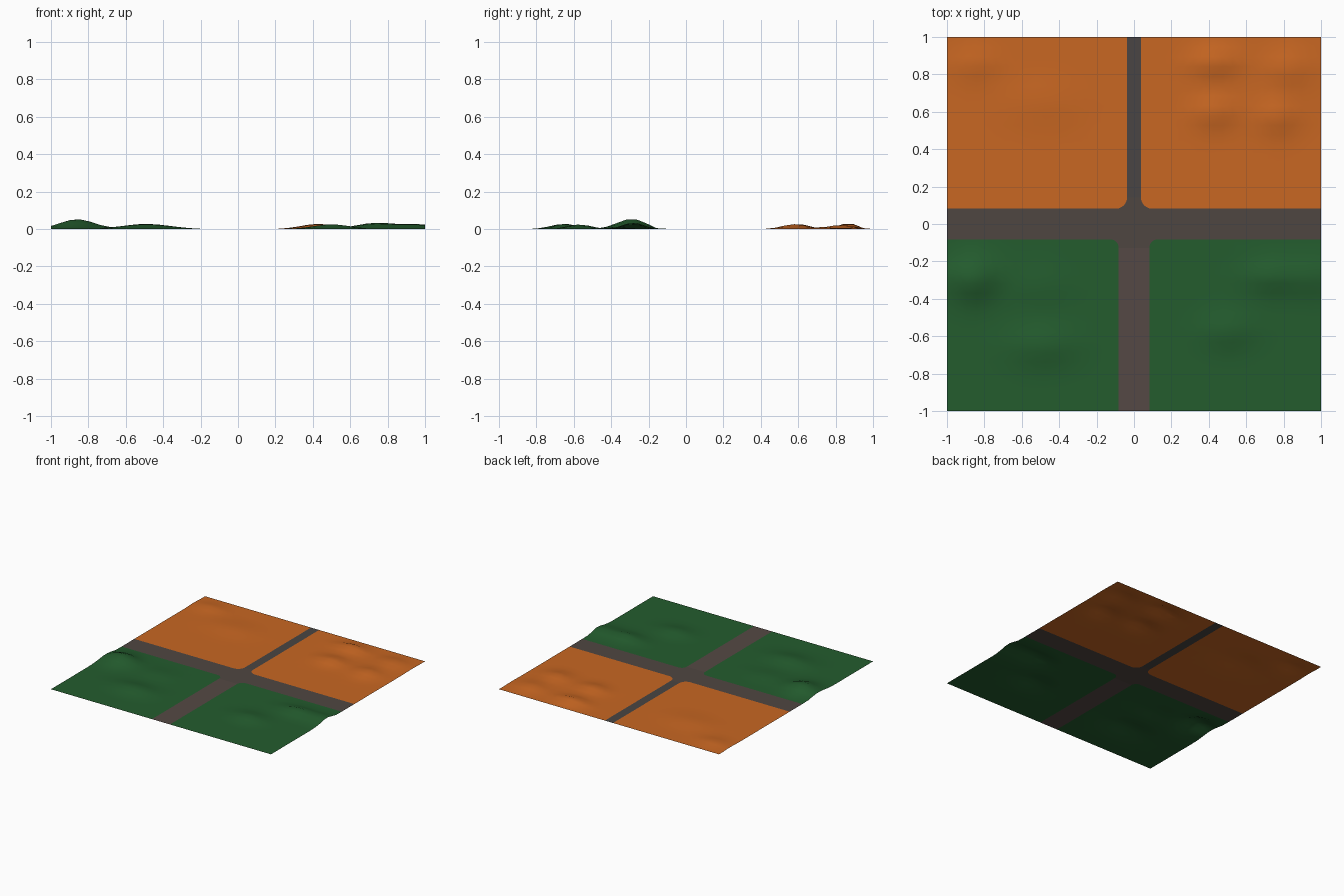
import bpy, bmesh, math

if "Cube" in bpy.data.objects:
    bpy.data.objects.remove(bpy.data.objects["Cube"])

def material(name, rgb):
    m = bpy.data.materials.new(name)
    m.diffuse_color = (*rgb, 1)
    m.use_nodes = True
    m.node_tree.nodes["Principled BSDF"].inputs["Base Color"].default_value = m.diffuse_color
    return m

ORANGE = material("orange ground", (0.58, 0.135, 0.016))
GREEN = material("green ground", (0.017, 0.107, 0.027))
MAIN = material("main road grey brown", (0.078, 0.061, 0.053))
SOUTH = material("wide road brown", (0.089, 0.066, 0.058))
NORTH = material("narrow road grey", (0.067, 0.060, 0.056))

# Gentle hills: x, y, height, x spread, y spread
HILLS = [(-0.86, -0.29, 0.055, 0.13, 0.11), (-0.49, -0.65, 0.028, 0.18, 0.10),
         (0.74, -0.28, 0.034, 0.15, 0.08), (0.97, -0.28, 0.024, 0.12, 0.09),
         (0.50, -0.57, 0.025, 0.14, 0.09), (-0.5, -0.33, 0.012, 0.15, 0.1),
         (0.43, 0.60, 0.027, 0.12, 0.08), (0.43, 0.87, 0.031, 0.13, 0.08),
         (0.77, 0.58, 0.027, 0.11, 0.09), (0.82, 0.83, 0.022, 0.12, 0.10),
         (-0.85, 0.86, 0.016, 0.12, 0.08), (-0.5, 0.65, 0.010, 0.20, 0.12)]

def fade(d, w):
    t = max(0.0, min(1.0, d / w))
    return t * t * (3 - 2 * t)

def height(x, y):
    z = sum(h * math.exp(-((x - a) / sx) ** 2 - ((y - b) / sy) ** 2)
            for a, b, h, sx, sy in HILLS)
    z *= fade(abs(x) - 0.13, 0.12) * fade(1 - abs(y), 0.12)
    z *= fade(abs(y) - (0.31 if y > 0 else 0.11), 0.12)
    return z if z > 0.0008 else 0.0

def arc(sx, sy, x0, y0, r, n=6):
    """Rounded corner of a plot, from its side edge to its road edge."""
    return [(sx * (x0 + r - r * math.cos(i / n * math.pi / 2)),
             sy * (y0 + r - r * math.sin(i / n * math.pi / 2))) for i in range(n + 1)]

def finish(name, bm, mat):
    bmesh.ops.recalc_face_normals(bm, faces=bm.faces[:])
    for f in bm.faces:
        f.normal_update()
        if f.normal.z < 0:
            f.normal_flip()
        f.smooth = True
    me = bpy.data.meshes.new(name)
    bm.to_mesh(me)
    bm.free()
    me.materials.append(mat)
    ob = bpy.data.objects.new(name, me)
    bpy.context.collection.objects.link(ob)

def plot(name, sx, sy, x0, y0, r, mat):
    """Land plot with one rounded corner, cut into a grid and raised into hills."""
    bm = bmesh.new()
    pts = [(sx, sy * y0), (sx, sy), (sx * x0, sy)] + arc(sx, sy, x0, y0, r)
    bm.faces.new([bm.verts.new((x, y, 0)) for x, y in pts])
    n = 16
    for axis, s in (((1, 0, 0), sx), ((0, 1, 0), sy)):
        for i in range(n):
            d = s * (0.16 + 0.84 * i / n)
            bmesh.ops.bisect_plane(bm, geom=bm.verts[:] + bm.edges[:] + bm.faces[:],
                                   plane_co=[d * a for a in axis], plane_no=axis)
    for v in bm.verts:
        v.co.z = height(v.co.x, v.co.y)
    bmesh.ops.triangulate(bm, faces=bm.faces[:])
    finish(name, bm, mat)

def road(name, rects, mat, corners=()):
    """Flat road made of rectangles and filled-in corner curves."""
    bm = bmesh.new()
    for xa, xb, ya, yb in rects:
        bm.faces.new([bm.verts.new((x, y, 0)) for x, y in
                      ((xa, ya), (xb, ya), (xb, yb), (xa, yb))])
    for sx, sy, x0, y0, r in corners:
        c = bm.verts.new((sx * x0, sy * y0, 0))
        vs = [bm.verts.new((x, y, 0)) for x, y in arc(sx, sy, x0, y0, r)]
        for a, b in zip(vs, vs[1:]):
            bm.faces.new((c, a, b))
    finish(name, bm, mat)

# Four plots around the crossing
W, N, R_N, R_S = 0.082, 0.037, 0.06, 0.045
corners = []
for side, sx in (("left", -1), ("right", 1)):
    plot("back_" + side + "_field", sx, 1, N, W, R_N, ORANGE)
    plot("front_" + side + "_field", sx, -1, W, W, R_S, GREEN)
    corners += [(sx, 1, N, W, R_N), (sx, -1, W, W, R_S)]

# Roads
road("main_road", [(-1, 1, -W, W), (-N, N, W, W + R_N), (-W, W, -W - R_S, -W)], MAIN, corners)
road("narrow_road", [(-N, N, W + R_N, 1)], NORTH)
road("wide_road", [(-W, W, -1, -W - R_S)], SOUTH)
